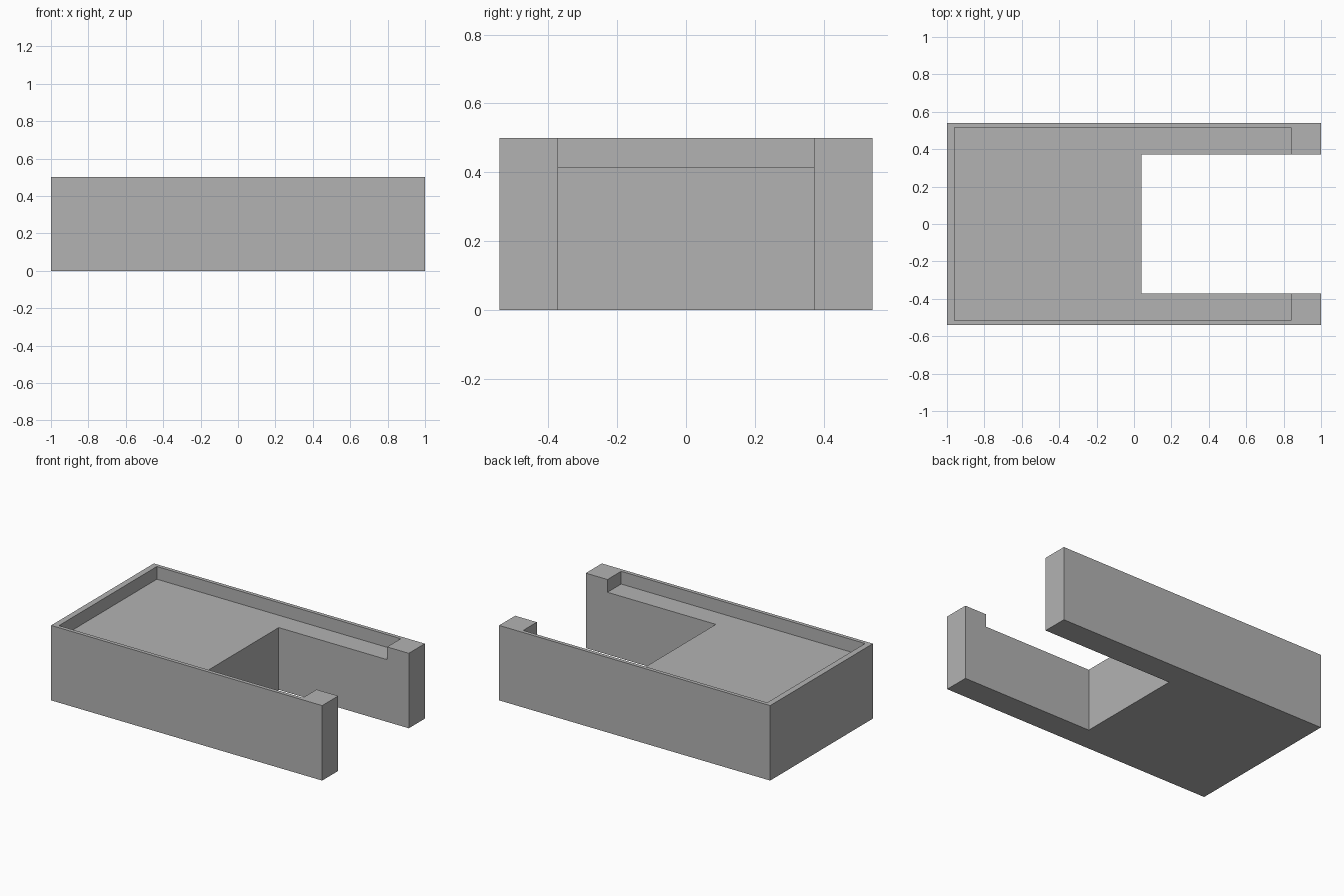
import bpy

cube = bpy.data.objects.get("Cube")
if cube:
    bpy.data.objects.remove(cube, do_unlink=True)


def make_box(name, low, high):
    """Add a box spanning two opposite corners."""
    centre = [(a + b) / 2 for a, b in zip(low, high)]
    bpy.ops.mesh.primitive_cube_add(size=1, location=centre)
    box = bpy.context.object
    box.name = name
    box.scale = [b - a for a, b in zip(low, high)]
    bpy.ops.object.transform_apply(location=True, rotation=False, scale=True)
    return box


def cut(body, cutter):
    """Subtract the cutter from the body and discard it."""
    cutter.hide_render = True
    mod = body.modifiers.new(cutter.name, "BOOLEAN")
    mod.operation = "DIFFERENCE"
    mod.solver = "EXACT"
    mod.object = cutter
    bpy.context.view_layer.objects.active = body
    bpy.ops.object.modifier_apply(modifier=mod.name)
    bpy.data.objects.remove(cutter, do_unlink=True)


# Main block
half_width, height = 0.541, 0.5
tray = make_box("tray_body", (-1, -half_width, 0), (1, half_width, height))

# Shallow recess in the top, leaving a thin rim and two end posts
cut(tray, make_box("recess_cutter", (-0.96, -0.516, 0.415), (0.84, 0.516, 0.6)))

# Open slot through the +x end, leaving two arms
cut(tray, make_box("slot_cutter", (0.04, -0.372, -0.1), (1.1, 0.372, 0.6)))

# Plain grey finish
grey = bpy.data.materials.new("plain grey")
grey.use_nodes = True
colour = (0.45, 0.45, 0.45, 1)
grey.diffuse_color = colour
grey.node_tree.nodes["Principled BSDF"].inputs["Base Color"].default_value = colour
tray.data.materials.clear()
tray.data.materials.append(grey)
